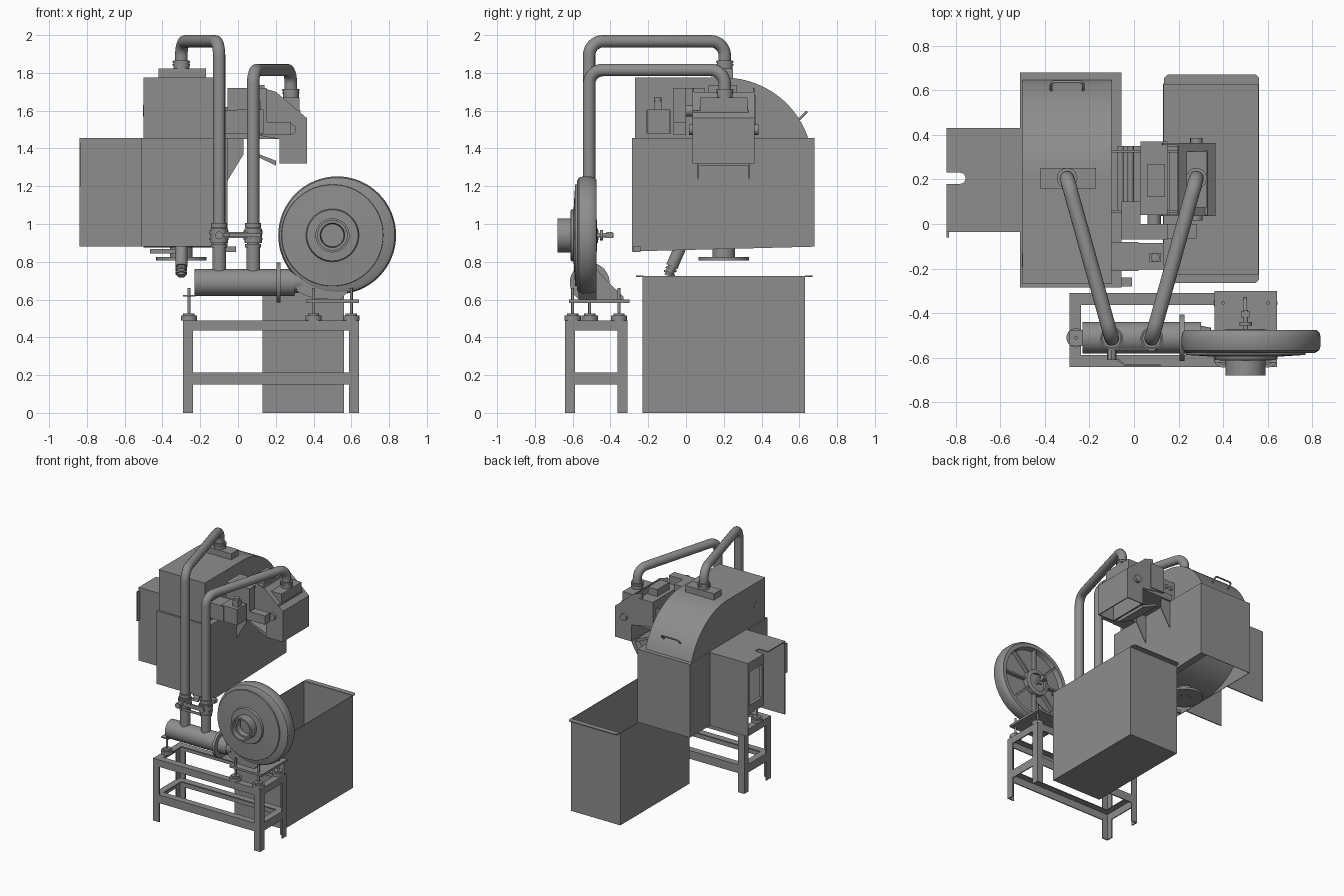
import bpy, bmesh, math
from mathutils import Vector, Matrix

if "Cube" in bpy.data.objects:
    bpy.data.objects.remove(bpy.data.objects["Cube"])

GREY = bpy.data.materials.new("dark_grey")
GREY.diffuse_color = (.27, .27, .27, 1)
GREY.use_nodes = True
GREY.node_tree.nodes["Principled BSDF"].inputs["Base Color"].default_value = GREY.diffuse_color

def finish(name, bm, smooth=False, sheet=0):
    bmesh.ops.recalc_face_normals(bm, faces=bm.faces)
    me = bpy.data.meshes.new(name)
    bm.to_mesh(me); bm.free()
    me.materials.append(GREY)
    ob = bpy.data.objects.new(name, me)
    bpy.context.collection.objects.link(ob)
    if sheet:
        m = ob.modifiers.new("sheet", 'SOLIDIFY'); m.thickness = sheet
    if smooth:
        bpy.ops.object.select_all(action='DESELECT')
        bpy.context.view_layer.objects.active = ob
        ob.select_set(True)
        bpy.ops.object.shade_smooth_by_angle(angle=math.radians(35))
    return ob

def box(name, x, y, z, open_dir=None):
    bm = bmesh.new()
    bmesh.ops.create_cube(bm, size=1)
    for v in bm.verts:
        v.co = [a[0] + (c + .5) * (a[1] - a[0]) for c, a in zip(v.co, (x, y, z))]
    if open_dir:
        d = Vector(open_dir)
        bm.normal_update()
        bmesh.ops.delete(bm, geom=[f for f in bm.faces if f.normal.dot(d) > .9], context='FACES')
    return finish(name, bm, sheet=.006 if open_dir else 0)

def cyl(name, p, q, r, r2=None, n=32):
    p, q = Vector(p), Vector(q)
    bm = bmesh.new()
    rot = (q - p).to_track_quat('Z', 'Y').to_matrix().to_4x4()
    bmesh.ops.create_cone(bm, cap_ends=True, segments=n, radius1=r, radius2=r if r2 is None else r2,
                          depth=(q - p).length, matrix=Matrix.Translation((p + q) / 2) @ rot)
    return finish(name, bm, True)

def prism(name, pts, axis, a, b, smooth=False):
    # extrude a 2D outline along an axis: the other two axes stay in xyz order
    bm = bmesh.new()
    vs = []
    for p in pts:
        c = list(p); c.insert('xyz'.index(axis), a)
        vs.append(bm.verts.new(c))
    f = bm.faces.new(vs)
    d = Vector([b - a if k == axis else 0 for k in 'xyz'])
    g = bmesh.ops.extrude_face_region(bm, geom=[f])
    bmesh.ops.translate(bm, verts=[v for v in g['geom'] if isinstance(v, bmesh.types.BMVert)], vec=d)
    return finish(name, bm, smooth)

def lathe_y(name, prof, cx, cz, n=64):
    bm = bmesh.new()
    vs = [bm.verts.new((cx + r, y, cz)) for r, y in prof]
    es = [bm.edges.new(e) for e in zip(vs, vs[1:])]
    bmesh.ops.spin(bm, geom=vs + es, cent=(cx, 0, cz), axis=(0, 1, 0), angle=math.tau, steps=n)
    bmesh.ops.remove_doubles(bm, verts=bm.verts, dist=1e-4)
    return finish(name, bm, True)

def tube(name, pts, r, bend):
    # round pipe with right-angle bends
    P = [Vector(p) for p in pts]
    path = [P[0]]
    for a, c, b in zip(P, P[1:], P[2:]):
        u, v = (a - c).normalized() * bend, (b - c).normalized() * bend
        for i in range(9):
            t = math.pi / 2 * i / 8
            path.append(c + u + v - v * math.cos(t) - u * math.sin(t))
    path.append(P[-1])
    cu = bpy.data.curves.new(name, 'CURVE')
    cu.dimensions = '3D'; cu.bevel_depth = r; cu.bevel_resolution = 6; cu.use_fill_caps = True
    cu.materials.append(GREY)
    s = cu.splines.new('POLY'); s.points.add(len(path) - 1)
    for sp, p in zip(s.points, path):
        sp.co = (*p, 1)
    ob = bpy.data.objects.new(name, cu)
    bpy.context.collection.objects.link(ob)
    bpy.ops.object.select_all(action='DESELECT')
    bpy.context.view_layer.objects.active = ob; ob.select_set(True)
    bpy.ops.object.convert(target='MESH')
    bpy.ops.object.shade_smooth_by_angle(angle=math.radians(35))

# stand of angle iron
X, Y, W, T = (-.29, .64), (-.64, -.31), .053, .008
def inner(lim, i, w):
    return (lim[0], lim[0] + w) if i == 0 else (lim[1] - w, lim[1])
for i in (0, 1):
    for j in (0, 1):
        box("stand_leg_plate", inner(X, i, W), inner(Y, j, T), (0, .49))
        box("stand_leg_flange", inner(X, i, T), inner(Y, j, W), (0, .49))
    for z0, z1 in ((.435, .49), (.15, .215)):
        box("stand_long_rail", X, inner(Y, i, T), (z0, z1))
        box("stand_long_rail_flange", X, inner(Y, i, W), (z1 - T, z1))
        box("stand_end_rail", inner(X, i, T), Y, (z0, z1))
        box("stand_end_rail_flange", inner(X, i, W), Y, (z1 - T, z1))

# vibration mounts with studs
for x, y in ((-.26, -.51), (.4, -.6), (.4, -.355), (.6, -.6), (.6, -.355)):
    cyl("mount_pad", (x, y, .49), (x, y, .515), .043)
    cyl("mount_cap", (x, y, .515), (x, y, .527), .03)
    cyl("mount_stud", (x, y, .52), (x, y, .66), .008, n=12)
box("manifold_foot", (-.29, -.225), (-.545, -.475), (.615, .623))
box("blower_base_plate", (.36, .64), (-.62, -.3), (.583, .6))

# blower
lathe_y("blower_casing", [(0, -.51), (.255, -.51), (.265, -.475), (.295, -.475), (.307, -.487), (.312, -.51),
                          (.312, -.545), (.305, -.567), (.285, -.578), (0, -.58)], .525, .94)
lathe_y("blower_front_cover", [(.27, -.575), (.268, -.587), (.14, -.595), (.135, -.61), (.09, -.612), (.09, -.68),
                               (.078, -.68), (.078, -.585), (0, -.585)], .5, .94)
lathe_y("inlet_ring", [(.078, -.64), (.065, -.64), (.06, -.6), (.078, -.6)], .5, .94, 48)
lathe_y("blower_rear_hub", [(.1, -.51), (.1, -.475), (.07, -.47), (.07, -.49), (0, -.49)], .5, .94, 48)
for k in range(8):
    rib = box("blower_rear_rib", (.09, .265), (-.512, -.48), (-.007, .007))
    rib.matrix_world = Matrix.Translation((.515, 0, .94)) @ Matrix.Rotation(k * math.pi / 4, 4, 'Y')
cyl("blower_shaft", (.5, -.49, .94), (.5, -.385, .94), .012, n=16)
cyl("shaft_collar", (.5, -.455, .94), (.5, -.44, .94), .028)
box("shaft_end_block", (.483, .517), (-.42, -.39), (.925, .957))
prism("blower_foot_web", [(-.57, .6), (-.57, .7), (-.49, .78), (-.42, .7), (-.33, .615), (-.33, .6)], 'x', .49, .505)
prism("blower_outlet", [(.31, .755), (.36, .76), (.4, .7), (.58, .64), (.54, .6), (.42, .603), (.36, .62), (.31, .645)], 'y', -.57, -.475)
cyl("outlet_cone", (.22, -.51, .69), (.34, -.52, .695), .07, .055)

# air manifold
cyl("manifold_body", (-.23, -.51, .69), (.3, -.51, .69), .071, n=48)
cyl("manifold_flange", (.205, -.51, .69), (.226, -.51, .69), .105, n=48)

# suction pipes, couplings and valves
for px, py, pz, zt, bx in ((-.3, .205, 1.82, 1.967, -.1), (.28, .205, 1.67, 1.815, .08)):
    tube("suction_pipe", [(px, py, pz), (px, py, zt), (bx, -.513, zt), (bx, -.513, .72)], .033, .075)
    cyl("top_coupling", (px, py, pz), (px, py, pz + .045), .042)
    for z in (.02, .035):
        cyl("top_coupling_ring", (px, py, pz + z), (px, py, pz + z + .007), .046)
    for z0, z1, r in ((.76, .88, .036), (.875, .895, .042), (.9, .975, .046), (.915, .925, .05),
                      (.945, .965, .051), (.98, 1.005, .042)):
        cyl("pipe_valve_ring", (bx, -.513, z0), (bx, -.513, z1), r)
box("valve_link", (-.1, .08), (-.565, -.555), (.925, .958))
cyl("valve_knob", (-.1, -.61, .94), (-.1, -.55, .94), .022, n=8)
cyl("valve_pivot", (.08, -.57, .94), (.08, -.5, .94), .022, n=16)
prism("valve_lever", [(-.1, -.58), (-.04, -.63), (.12, -.63), (.12, -.635), (-.045, -.635), (-.105, -.585)], 'z', .93, .95)

# main housing and its curved hood
box("main_housing", (-.51, -.055), (-.285, .68), (.88, 1.455), (0, 0, -1))
arc = [(.2 + .47 * math.sin(t), 1.31 + .465 * math.cos(t)) for t in [math.radians(73) * i / 20 for i in range(21)]]
prism("housing_hood", [(-.27, 1.45), (-.27, 1.775)] + arc, 'x', -.5, -.1, True)
prism("housing_bottom_lip", [(-.285, .855), (-.285, .88), (.68, .907), (.68, .88)], 'x', -.11, -.055)
cyl("inner_drum", (-.5, .2, 1.315), (-.105, .2, 1.315), .44, n=64)
box("hood_top_box", (-.42, -.17), (.16, .25), (1.77, 1.822))
tube("hood_handle", [(-.372, .595, 1.55), (-.372, .637, 1.592), (-.228, .637, 1.592), (-.228, .595, 1.55)], .006, .015)
cyl("hood_side_plug", (-.502, -.16, 1.6), (-.49, -.16, 1.6), .03, n=24)

# drain flange and bottom nozzle
cyl("drain_neck", (-.3, .2, .82), (-.3, .2, .9), .06)
lathe_y_free = cyl("drain_flange", (-.3, .2, .808), (-.3, .2, .825), .133, n=48)
cyl("drain_bore", (-.3, .2, .806), (-.3, .2, .81), .045)
cyl("nozzle_body", (-.3, -.02, .9), (-.3, -.075, .775), .032, n=20)
cyl("nozzle_hose_tip", (-.3, -.06, .8), (-.3, -.095, .725), .026, .021, 20)
for k in (0, 1, 2):
    p = Vector((-.3, -.068 - .009 * k, .785 - .02 * k))
    cyl("nozzle_barb", p, p + Vector((0, -.004, -.009)), .031, n=20)
box("nozzle_handle", (-.465, -.3), (-.05, -.03), (.845, .868))
box("bottom_catch", (-.07, -.01), (-.28, -.24), (.853, .88))

# left sheet-metal box: notched top, two cheeks and a framed opening
notch = [(-.78 + .025 * math.sin(t), .205 - .025 * math.cos(t)) for t in [math.pi * i / 10 for i in range(11)]]
prism("side_box_top", [(-.84, -.03), (-.84, .18)] + notch + [(-.84, .23), (-.84, .43), (-.51, .43), (-.51, -.03)], 'z', 1.447, 1.455)
box("side_box_front", (-.84, -.51), (-.035, -.027), (.88, 1.455))
box("side_box_back", (-.84, -.51), (.422, .43), (.88, 1.455))
for y, z in (((.235, .43), (1.05, 1.12)), ((.235, .43), (1.38, 1.45)), ((.23, .25), (1.05, 1.45)), ((.405, .43), (1.05, 1.45))):
    box("window_frame", (-.838, -.81), y, z)
box("side_box_tab", (-.84, -.83), (-.06, -.03), (1.2, 1.43))

# collecting bin
box("bin", (.13, .56), (-.23, .63), (0, .725), (0, 0, 1))
for e, s in ((-.225, -1), (.63, 1)):
    prism("bin_lip", [(.135, e), (.56, e), (.56, e + s * .025), (.545, e + s * .04), (.15, e + s * .04), (.135, e + s * .025)], 'z', .72, .727)

# feed unit: discharge hood, cheeks, rails and chute
for y in (.035, .355):
    prism("discharge_cheek", [(.1, 1.47), (.13, 1.72), (.2, 1.7), (.365, 1.56), (.365, 1.32), (.225, 1.32), (.22, 1.45)], 'y', y, y + .008)
prism("discharge_roof", [(.2, 1.7), (.365, 1.56), (.365, 1.32), (.357, 1.32), (.357, 1.556), (.195, 1.695)], 'y', .035, .363)
box("discharge_inner_wall", (.22, .228), (.035, .363), (1.32, 1.5))
for y in (.06, .33):
    box("feed_rail", (-.1, .24), (y - .01, y + .002), (1.45, 1.62))
    prism("chute_cheek", [(-.055, 1.23), (.03, 1.37), (.03, 1.46), (-.055, 1.46)], 'y', y, y + .006)
prism("discharge_flap", [(.06, 1.39), (.2, 1.335), (.2, 1.31), (.06, 1.375)], 'y', .06, .335)
box("feed_bed", (-.06, .22), (.05, .35), (1.45, 1.5))
box("feed_roller_box", (.03, .15), (.04, .37), (1.48, 1.68))
box("feed_top_cover", (.06, .14), (.12, .27), (1.68, 1.735))
box("suction_inlet_box", (.235, .325), (.075, .325), (1.595, 1.67))
box("suction_inlet_base", (.16, .33), (.04, .33), (1.5, 1.6))
for y in (.025, .37):
    cyl("hood_pivot", (.28, y - .01, 1.5), (.28, y + .015, 1.5), .028, n=16)
for x in (-.06, -.015):
    cyl("feed_cross_rod", (x, .05, 1.56), (x, .35, 1.56), .014, n=16)

# drive motors and control boxes
box("drive_motor_box", (-.005, .135), (-.205, -.085), (1.48, 1.605))
box("drive_motor_cap", (.07, .12), (-.17, -.13), (1.605, 1.65))
cyl("drive_motor_knob", (.095, -.15, 1.64), (.095, -.15, 1.67), .02, n=16)
box("motor_bracket", (-.1, .02), (-.21, -.08), (1.48, 1.6))
box("gearbox", (.085, .28), (-.065, .0), (1.47, 1.54))
box("gearbox_panel", (-.055, .15), (-.07, .0), (1.54, 1.72))
cyl("gearbox_shaft", (.09, -.03, 1.6), (.09, .05, 1.6), .03, n=24)
box("upper_switch_box", (-.055, .03), (.0, .1), (1.62, 1.72))
